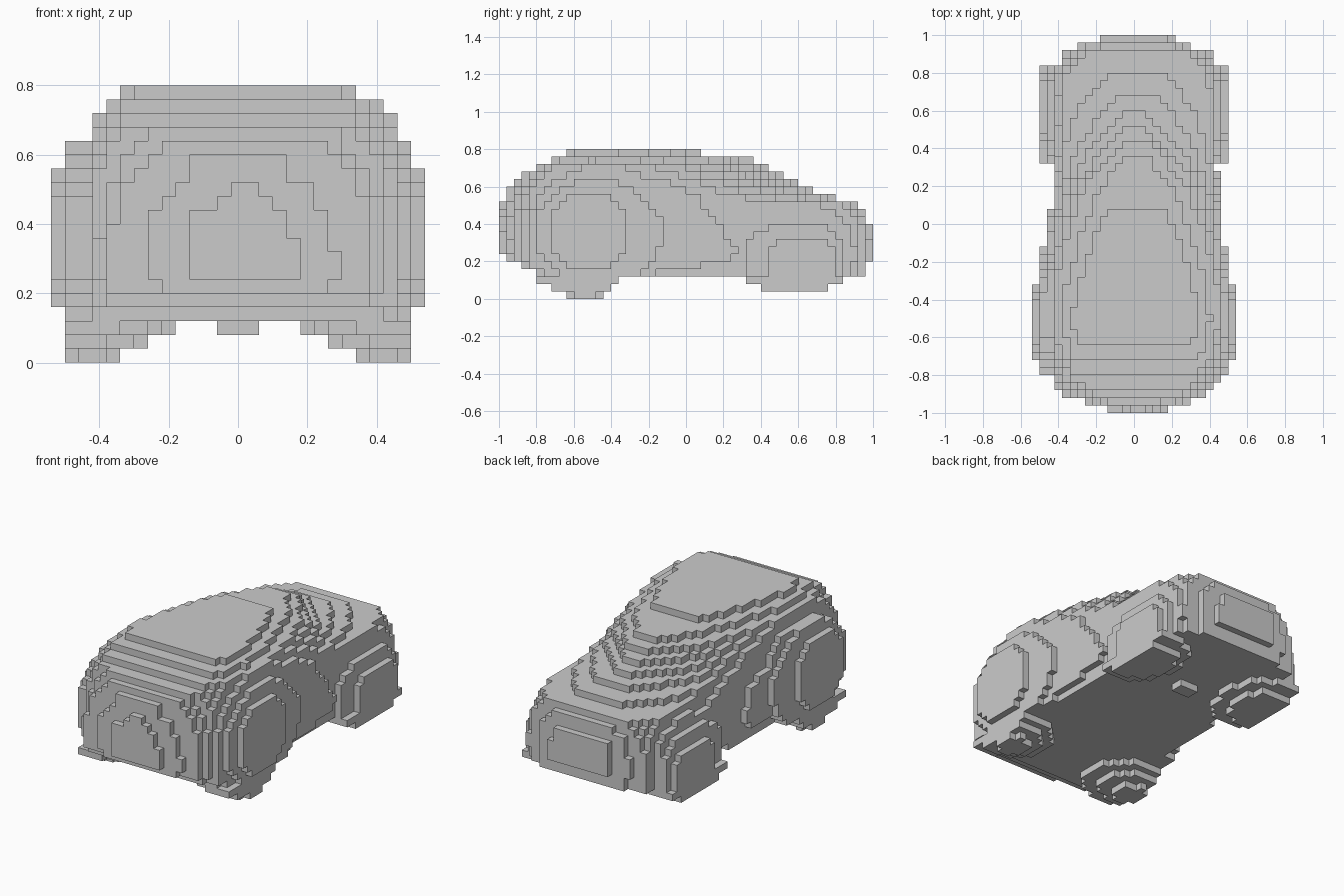
import bpy
import bmesh
from mathutils import Vector

default = bpy.data.objects.get("Cube")
if default:
    bpy.data.objects.remove(default, do_unlink=True)

CELL = 0.04
COUNT_X, COUNT_Y, COUNT_Z = 27, 50, 20

# Body half widths in hundredths: one row per height, one column per station along y
STATIONS = [-.98, -.9, -.82, -.7, -.5, -.3, 0, .2, .4, .6, .8, .9, .98]
BODY_ROWS = {
    .14: [-10, 30, 42, 45, 46, 44, 42, 41, 40, 42, 42, 38, 16],
    .24: [16.5, 39, 45, 46, 48, 48, 46, 44, 42, 43, 43, 40, 21],
    .42: [14, 37, 44, 46, 48, 47, 45.5, 42.5, 41, 42, 42, 36, 16],
    .50: [4, 34, 43, 46, 48, 46, 44, 42, 40, 41, 38, 28, 0],
    .54: [-5, 32, 42, 46, 48, 46, 44, 41, 38, 32, 14, -10, -20],
    .62: [5, 24, 38, 44, 46, 46, 42, 36, 24, 5, -20, -30, -40],
    .70: [-10, 18, 30, 40, 44, 43, 35, 27, 10, -15, -30, -40, -50],
    .78: [-30, -5, 10, 28, 34.8, 30, 20, 10, -5, -50, -70, -80, -90],
}

# Side outline: height, front end, back end
OUTLINE = [(.14, -.82, .96), (.18, -.88, .96), (.22, -.96, 1), (.26, -1, 1),
           (.38, -1, 1), (.42, -1, .96), (.46, -1, .96), (.5, -1, .92),
           (.54, -.96, .8), (.58, -.96, .68), (.62, -.92, .6), (.66, -.88, .52),
           (.7, -.8, .44), (.74, -.72, .36), (.78, -.64, .08)]


def interpolate(keys, values, t):
    if t <= keys[0]:
        return values[0]
    for i in range(1, len(keys)):
        if t <= keys[i]:
            f = (t - keys[i - 1]) / (keys[i] - keys[i - 1])
            return values[i - 1] * (1 - f) + values[i] * f
    return values[-1]


# The body sits a touch towards +x
def in_body(x, y, z):
    if z < .12:
        return False
    heights, fronts, backs = zip(*OUTLINE)
    if not interpolate(heights, fronts, z) < y < interpolate(heights, backs, z):
        return False
    widths = [interpolate(STATIONS, row, y) for row in BODY_ROWS.values()]
    return abs(x - .01) < interpolate(list(BODY_ROWS), widths, z) / 100


def in_ellipse(a, b, ca, cb, ra, rb, power=2):
    return abs((a - ca) / ra) ** power + abs((b - cb) / rb) ** power < 1


# Foot: an upturned cone under the floor, leaning forward or back as it widens
def in_foot(x, y, z, cx, cy, rx, ry, lean, base):
    grow = (z + .03) / .12
    inside = in_ellipse(x, y, cx, cy + lean * grow, rx * grow, ry * grow)
    return inside and base < z < .12 and x < .5


# Front wheel: foot and two stacked discs bulging from the flank
def in_front_wheel(x, y, z):
    x = abs(x)
    foot = in_foot(x, y, z, .425, -.52, .235, .2, -.05, 0)
    disc = .3 < x < .5 and z > .12 and in_ellipse(y, z, -.47, .35, .35, .3, 1.7)
    cap = .3 < x and z > .16 and in_ellipse(y, z, -.52, .36, .21, .21, 2.2)
    return foot or disc or cap


# Rear wheel: lower, flatter foot and discs
def in_rear_wheel(x, y, z):
    x = abs(x)
    foot = in_foot(x, y, z, .43, .62, .22, .25, -.04, .04)
    disc = .3 < x < .46 and in_ellipse(y, z, .59, .22, .27, .18, 2.5)
    cap = .3 < x < .5 and in_ellipse(y, z, .62, .18, .19, .14, 3.5)
    return foot or disc or cap


def part_at(x, y, z):
    side = "left" if x > 0 else "right"
    if in_body(x, y, z):
        return "body"
    if in_front_wheel(x, y, z):
        return "front_" + side + "_wheel"
    if in_rear_wheel(x, y, z):
        return "rear_" + side + "_wheel"
    if abs(x) < .06 and .4 < y < .48 and .08 < z < .12:
        return "floor_block"
    return None


# Fill the grid of blocks
cells = {}
for i in range(COUNT_X):
    for j in range(COUNT_Y):
        for k in range(COUNT_Z):
            name = part_at((i - COUNT_X // 2) * CELL, (j + .5) * CELL - 1, (k + .5) * CELL)
            if name:
                cells[i, j, k] = name

grey = bpy.data.materials.new("plain grey")
grey.use_nodes = True
grey.diffuse_color = (.6, .6, .6, 1)
grey.node_tree.nodes["Principled BSDF"].inputs["Base Color"].default_value = grey.diffuse_color


# Build each part from the outward block faces only
def build_part(name):
    bm = bmesh.new()
    for cell, owner in cells.items():
        if owner != name:
            continue
        for axis in range(3):
            for sign in (-1, 1):
                near = list(cell)
                near[axis] += sign
                if tuple(near) in cells:
                    continue
                u, v = (axis + 1) % 3, (axis + 2) % 3
                corners = []
                for a, b in ((0, 0), (1, 0), (1, 1), (0, 1))[::sign]:
                    p = Vector(cell)
                    p[axis] += max(sign, 0)
                    p[u] += a
                    p[v] += b
                    p -= Vector((COUNT_X / 2, COUNT_Y / 2, 0))
                    corners.append(bm.verts.new(p * CELL))
                bm.faces.new(corners)
    bmesh.ops.remove_doubles(bm, verts=bm.verts, dist=CELL / 100)
    mesh = bpy.data.meshes.new(name)
    bm.to_mesh(mesh)
    bm.free()
    mesh.materials.append(grey)
    bpy.context.collection.objects.link(bpy.data.objects.new(name, mesh))


for part in sorted(set(cells.values())):
    build_part(part)
